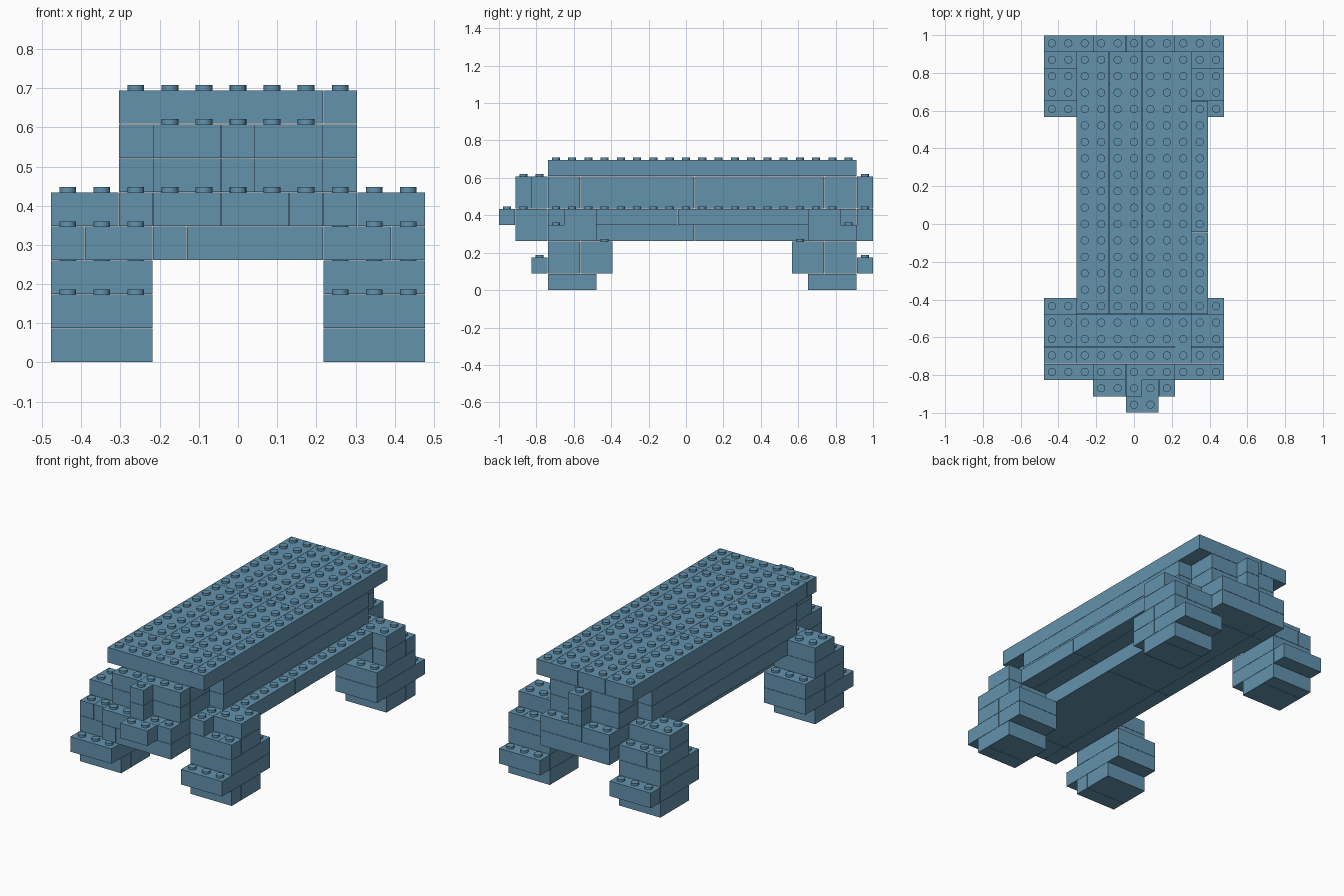
import bpy, bmesh, math
from mathutils import Matrix

if "Cube" in bpy.data.objects:
    bpy.data.objects.remove(bpy.data.objects["Cube"], do_unlink=True)

P = 2 / 23            # stud pitch, also the brick height
GAP = 0.0015          # seam between bricks
STUD_R, STUD_H = 0.0215, 0.013

blue = bpy.data.materials.new("steel blue")
blue.use_nodes = True
colour = (0.125, 0.29, 0.42, 1)
blue.diffuse_color = colour
blue.node_tree.nodes["Principled BSDF"].inputs["Base Color"].default_value = colour

parts = {}            # part name -> bricks (i0, i1, j0, j1, layer)
filled = set()        # occupied grid cells


def brick(part, i0, i1, j0, j1, layer):
    parts.setdefault(part, []).append((i0, i1, j0, j1, layer))
    filled.update((i, j, layer) for i in range(i0, i1) for j in range(j0, j1))


def course(part, xs, ys, layer):
    """A rectangle of bricks split at the given grid lines."""
    for i0, i1 in zip(xs, xs[1:]):
        for j0, j1 in zip(ys, ys[1:]):
            brick(part, i0, i1, j0, j1, layer)


# Legs: stepped courses, the back pair mirrors the front pair
leg_courses = [([0, 3], [3, 4, 6]), ([0, 3], [2, 3, 5, 7]), ([0, 3], [3, 5, 7]),
               ([0, 1, 3], [3, 4, 6]), ([0, 2, 3], [4, 6])]
for layer, (xs, ys) in enumerate(leg_courses):
    for side, flip_x in (("right", False), ("left", True)):
        for end, flip_y in (("front", False), ("back", True)):
            lx = [11 - x for x in reversed(xs)] if flip_x else xs
            ly = [25 - y for y in reversed(ys)] if flip_y else ys
            course(f"{end}_{side}_leg", lx, ly, layer)
brick("front_left_leg", 8, 9, 3, 4, 4)

# Body underside
course("lower_body", [3, 4, 8], [1, 3, 12, 21, 23], 3)

# Body course with a side ledge and a short snout
course("middle_body", [2, 4, 7, 9], [6, 11, 19], 4)
course("middle_body", [3, 5, 7, 8], [1, 3, 6], 4)
course("middle_body", [3, 5, 6, 8], [19, 22, 23], 4)
course("side_ledge", [9, 10], [6, 11, 19], 4)
brick("snout", 5, 7, 0, 1, 4)

# Upper walls, narrower at both ends, with a post at each end
for layer in (5, 6):
    course("upper_body", [2, 5, 9], [5, 12, 20], layer)
    course("front_neck", [3, 5, 8], [2, 3, 5], layer)
    course("back_neck", [3, 6, 8], [20, 22], layer)
    brick("front_post", 5, 6, 1, 2, layer)
    brick("back_post", 5, 6, 22, 23, layer)

# Top deck
course("top_deck", [2, 4, 6, 8], [6, 14, 22], 7)
course("top_deck", [2, 8], [3, 4, 6], 7)
course("top_deck", [8, 9], [3, 6, 22], 7)


def add_brick(bm, i0, i1, j0, j1, layer):
    size = ((i1 - i0) * P - GAP, (j1 - j0) * P - GAP, P - GAP)
    centre = (((i0 + i1) / 2 - 5.5) * P, ((j0 + j1) / 2 - 11.5) * P, (layer + 0.5) * P)
    bmesh.ops.create_cube(bm, size=1,
                          matrix=Matrix.Translation(centre) @ Matrix.Diagonal((*size, 1)))
    # Studs on every uncovered cell
    for i in range(i0, i1):
        for j in range(j0, j1):
            if (i, j, layer + 1) in filled:
                continue
            spot = ((i - 5) * P, (j - 11) * P, (layer + 1) * P + STUD_H / 2 - GAP / 2)
            bmesh.ops.create_cone(bm, cap_ends=True, segments=16, radius1=STUD_R,
                                  radius2=STUD_R, depth=STUD_H + GAP / 2,
                                  matrix=Matrix.Translation(spot))


for name, bricks in parts.items():
    bm = bmesh.new()
    for b in bricks:
        add_brick(bm, *b)
    mesh = bpy.data.meshes.new(name)
    bm.to_mesh(mesh)
    bm.free()
    mesh.materials.append(blue)
    obj = bpy.data.objects.new(name, mesh)
    bpy.context.collection.objects.link(obj)
    bpy.ops.object.select_all(action='DESELECT')
    obj.select_set(True)
    bpy.context.view_layer.objects.active = obj
    bpy.ops.object.shade_smooth_by_angle(angle=math.radians(30))
